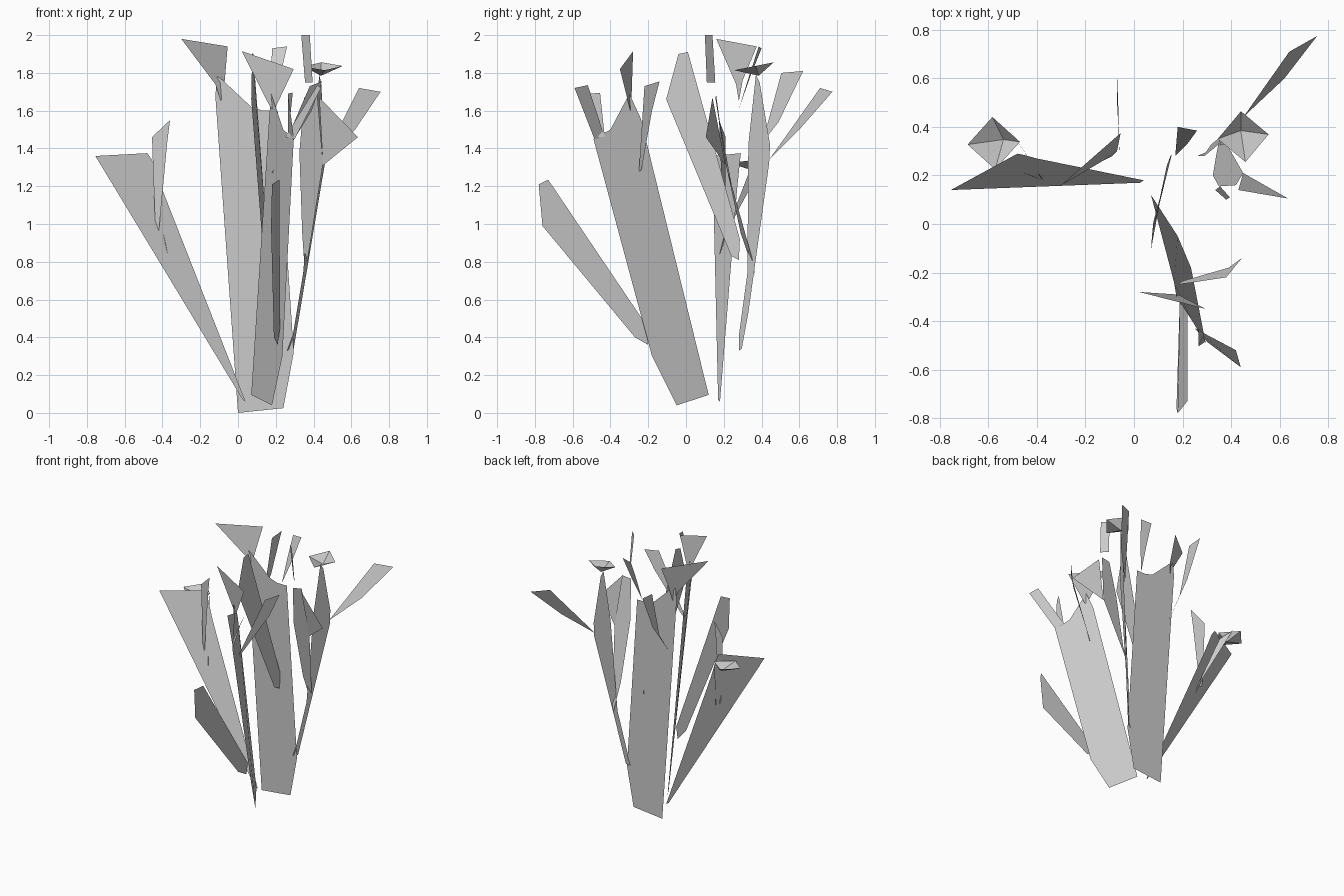
import bpy, math
from mathutils import Vector


def mesh_object(name, verts, faces):
    me = bpy.data.meshes.new(name)
    me.from_pydata(verts, [], faces)
    me.update()
    ob = bpy.data.objects.new(name, me)
    bpy.context.collection.objects.link(ob)
    return ob


def blade(name, *outline):
    """One flat card cut to a short outline."""
    return mesh_object(name, outline, [range(len(outline))])


def cup(name, centre, radius, spin, tilt, sink):
    """Shallow four-sided open flower: square rim around a sunken point."""
    c = Vector(centre)
    rim = []
    for i in range(4):
        a = math.radians(spin + 90 * i)
        dx, dy = radius * math.cos(a), radius * math.sin(a)
        rim.append(c + Vector((dx, dy, tilt * dy)))
    return mesh_object(name, rim + [c + Vector(sink)],
                       [(i, (i + 1) % 4, 4) for i in range(4)])


# Three main blades rising from the ground
blade("main_blade_back", (0, .283, 0), (.24, .283, .025), (.295, .283, .32),
      (.21, .283, 1.6), (.16, .283, 1.6), (.13, .283, 1.6), (.07, .283, 1.62),
      (-.09, .283, 1.77), (-.11, .283, 1.78), (-.12, .283, 1.68))
blade("main_blade_front", (.07, .12, .095), (.18, -.05, .04), (.235, -.18, .30),
      (.295, -.49, 1.45), (.24, -.40, 1.50), (.175, -.30, 1.69), (.165, -.24, 1.56))
blade("main_blade_left", (.025, .17, .07), (.04, .18, .06), (-.40, .27, 1.18),
      (-.455, .285, 1.34), (-.48, .29, 1.375), (-.755, .14, 1.36))

# Side stem and its blades, right of the back blade
blade("side_stem", (.26, .28, .33), (.295, .295, .34), (.32, .33, .53),
      (.46, .44, 1.32), (.46, .445, 1.42), (.44, .39, 1.75), (.43, .37, 1.79),
      (.40, .33, 1.42), (.345, .325, .74), (.29, .28, .41))
blade("side_blade_inner", (.355, .365, .73), (.34, .29, .95), (.325, .20, 1.38),
      (.35, .155, 1.67), (.42, .16, 1.68), (.45, .21, 1.32), (.37, .35, .82))
blade("side_blade_wide", (.43, .14, 1.67), (.635, .105, 1.46), (.45, .21, 1.31))
blade("side_blade_outer", (.45, .44, 1.34), (.64, .71, 1.72),
      (.755, .775, 1.70), (.62, .60, 1.50))
blade("side_blade_top", (.335, .14, 2.0), (.38, .10, 2.0),
      (.395, .11, 1.75), (.355, .155, 1.75))

# Small blades growing from the back blade
blade("back_tip_left", (-.30, .16, 1.98), (-.055, .375, 1.94),
      (-.07, .30, 1.76), (-.09, .28, 1.65), (-.12, .265, 1.74))
blade("back_tip_right", (.18, .40, 1.93), (.26, .385, 1.94), (.22, .33, 1.77),
      (.17, .28, 1.61), (.175, .34, 1.78))
blade("back_inner_blade", (.08, .01, 1.91), (.075, -.04, 1.90), (.07, -.105, 1.66),
      (.135, .24, .83), (.15, .28, .81), (.155, .285, .92))
blade("back_rear_blade", (-.06, .285, 1.28), (-.065, .49, 1.54),
      (-.07, .62, 1.81), (-.07, .505, 1.80), (-.065, .41, 1.45))

# Small blades growing from the front blade
blade("front_low_blade", (.21, -.20, .36), (.19, -.27, .40), (.175, -.76, .99),
      (.18, -.78, 1.21), (.22, -.73, 1.235), (.222, -.20, .45))
blade("front_tip_wide", (.02, -.28, 1.915), (.295, -.35, 1.82),
      (.19, -.295, 1.60), (.17, -.29, 1.62))
blade("front_side_blade", (.445, -.14, 1.755), (.38, -.22, 1.73),
      (.18, -.25, 1.27), (.20, -.235, 1.29), (.39, -.18, 1.60))
blade("front_tip_right", (.44, -.59, 1.72), (.42, -.52, 1.735),
      (.25, -.43, 1.46), (.30, -.485, 1.45))
blade("front_tip_small", (.265, -.505, 1.69), (.29, -.455, 1.695),
      (.265, -.43, 1.46), (.295, -.485, 1.46))

# Small blades growing from the left blade
blade("left_front_blade", (-.36, .175, 1.55), (-.455, .21, 1.46), (-.45, .21, 1.30),
      (-.437, .205, .97), (-.42, .20, .95), (-.375, .18, 1.43))
blade("left_rear_blade", (-.37, .175, .83), (-.39, .20, .93),
      (-.53, .42, 1.34), (-.48, .34, 1.29))

# Open flowers
cup("flower_right", (.45, .36, 1.835), .105, 5, .2, (-.01, .025, -.05))
cup("flower_left", (-.578, .333, 1.335), .108, 3, .1, (.04, .015, -.05))
